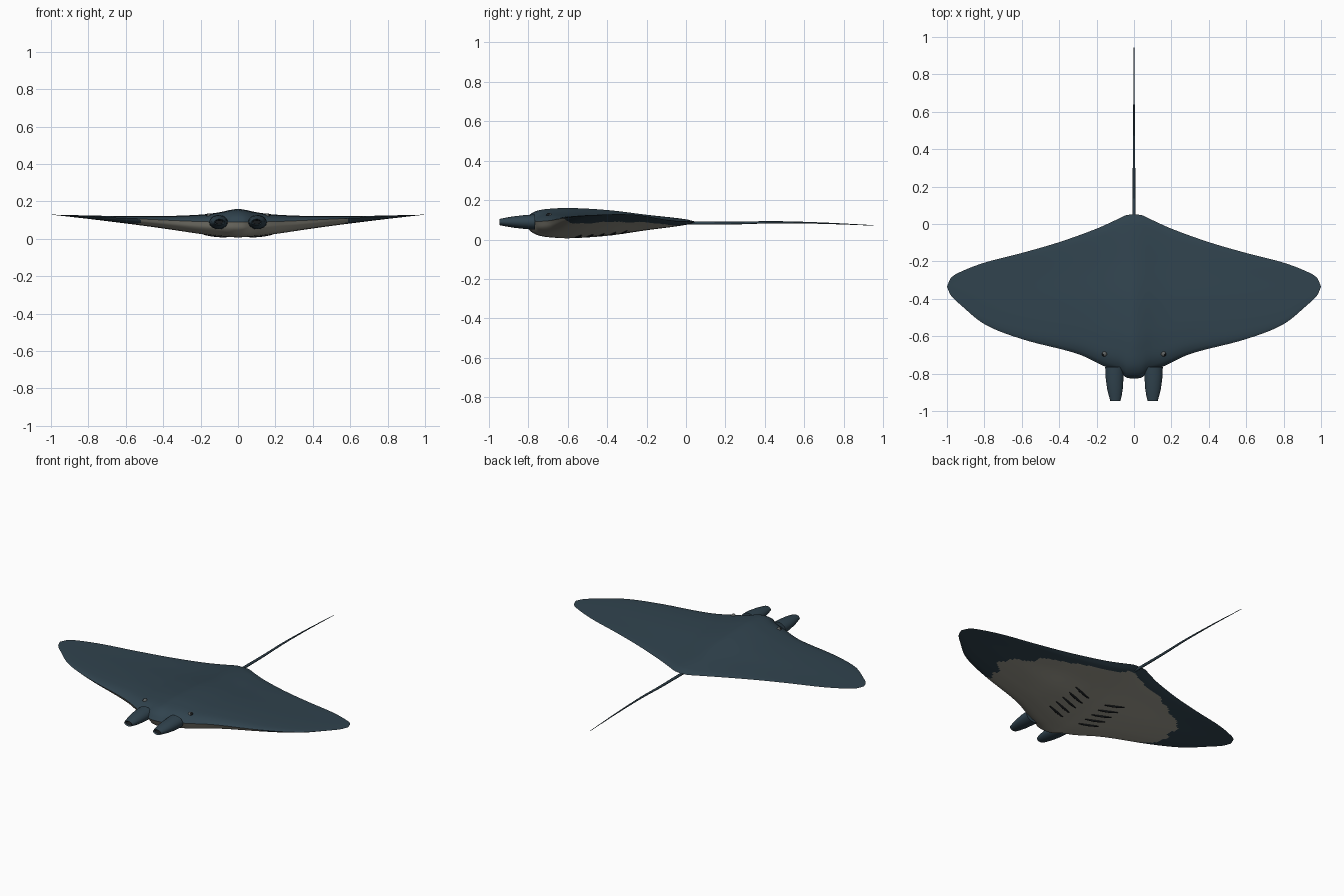
import bpy, bmesh, math
from mathutils import Vector

cube = bpy.data.objects.get("Cube")
if cube:
    bpy.data.objects.remove(cube)


def material(name, rgb):
    m = bpy.data.materials.new(name)
    m.use_nodes = True
    m.diffuse_color = (*rgb, 1)
    bsdf = m.node_tree.nodes["Principled BSDF"]
    bsdf.inputs["Base Color"].default_value = (*rgb, 1)
    bsdf.inputs["Roughness"].default_value = 0.7
    return m


SKIN = material("slate blue skin", (0.03, 0.056, 0.076))
BELLY = material("pale belly", (0.32, 0.31, 0.26))
DARK = material("near black", (0.008, 0.010, 0.012))
GREY = material("eye rim grey", (0.12, 0.13, 0.13))


def smooth_table(points):
    """Smooth curve through (position, value) points."""
    def slope(i):
        a, b = points[max(i - 1, 0)], points[min(i + 1, len(points) - 1)]
        return (b[1] - a[1]) / (b[0] - a[0])

    def value(x):
        i = 0
        while i < len(points) - 2 and x > points[i + 1][0]:
            i += 1
        (x0, v0), (x1, v1) = points[i], points[i + 1]
        w = x1 - x0
        s = min(max((x - x0) / w, 0), 1)
        return (v0 * (1 + 2 * s) * (1 - s) ** 2 + slope(i) * w * s * (1 - s) ** 2
                + v1 * s * s * (3 - 2 * s) + slope(i + 1) * w * s * s * (s - 1))
    return value


# Planform edges, edge height and thickness across the span
front = smooth_table([(0, -.825), (.04, -.822), (.08, -.79), (.16, -.76), (.3, -.695), (.6, -.615),
                      (.8, -.535), (.93, -.43), (.98, -.38), (1, -.335)])
back = smooth_table([(0, .05), (.04, .048), (.1, .02), (.2, -.025), (.4, -.097), (.6, -.155),
                     (.8, -.207), (.93, -.257), (.98, -.29), (1, -.335)])
edge = smooth_table([(0, .09), (.2, .092), (.6, .11), (1, .129)])
rise = smooth_table([(0, .07), (.04, .064), (.1, .051), (.2, .037), (.4, .021), (.6, .011), (1, 0)])
drop = smooth_table([(0, .083), (.1, .076), (.2, .066), (.4, .045), (.6, .028), (.8, .013), (1, 0)])
section = smooth_table([(0, 0), (.03, .47), (.085, .82), (.18, .97), (.28, 1), (.49, .85),
                        (.71, .52), (.94, .19), (1, 0)])
belly_reach = smooth_table([(-.7, .52), (-.6, .56), (-.42, .63), (-.25, .5), (-.14, .3),
                            (-.07, .15), (0, .03)])


def surface(x, t, side):
    a = abs(x)
    y = front(a) + (back(a) - front(a)) * t
    h = rise(a) if side > 0 else -drop(a)
    return Vector((x, y, edge(a) + h * section(t)))


def under(x, y):
    a = abs(x)
    return surface(x, (y - front(a)) / (back(a) - front(a)), -1)


def finish(bm, name, mats, angle=60):
    bmesh.ops.recalc_face_normals(bm, faces=bm.faces)
    mesh = bpy.data.meshes.new(name)
    bm.to_mesh(mesh)
    bm.free()
    ob = bpy.data.objects.new(name, mesh)
    bpy.context.collection.objects.link(ob)
    for m in mats:
        mesh.materials.append(m)
    bpy.ops.object.select_all(action="DESELECT")
    ob.select_set(True)
    bpy.context.view_layer.objects.active = ob
    bpy.ops.object.shade_smooth_by_angle(angle=math.radians(angle))
    return ob


# Body and wings: upper and lower skins joined at the rim
bm = bmesh.new()
SPAN, CHORD = 150, 70
for side in (1, -1):
    grid = []
    for i in range(SPAN + 1):
        x = math.sin((2 * i / SPAN - 1) * math.pi / 2)
        grid.append([bm.verts.new(surface(x, (1 - math.cos(math.pi * j / CHORD)) / 2, side))
                     for j in range(CHORD + 1)])
    for i in range(SPAN):
        for j in range(CHORD):
            f = bm.faces.new((grid[i][j], grid[i + 1][j], grid[i + 1][j + 1], grid[i][j + 1]))
            c = f.calc_center_median()
            wobble = .02 * math.sin(31 * c.y + 2 * c.x) + .012 * math.sin(67 * c.y + 9 * c.x)
            if side < 0 and c.y < 0 and abs(c.x) < belly_reach(c.y) + wobble:
                f.material_index = 1
bmesh.ops.remove_doubles(bm, verts=bm.verts, dist=.00005)
finish(bm, "body", [SKIN, BELLY])


# Head lobes: tapered oval tubes with a hollow dark mouth
RINGS = [(-.765, .104, .05, .038), (-.82, .104, .048, .035), (-.88, .102, .042, .028),
         (-.92, .1, .034, .021), (-.945, .1, .027, .016), (-.94, .1, .021, .011),
         (-.89, .1, .02, .01)]
SIDES = 28
for name, sign in (("left_head_lobe", 1), ("right_head_lobe", -1)):
    bm = bmesh.new()
    loops = []
    for y, cx, rx, rz in RINGS:
        loops.append([bm.verts.new((sign * (cx + rx * math.cos(a)), y, .089 + rz * math.sin(a)))
                      for a in (2 * math.pi * k / SIDES for k in range(SIDES))])
    for n, (p, q) in enumerate(zip(loops, loops[1:])):
        for k in range(SIDES):
            m = (k + 1) % SIDES
            f = bm.faces.new((p[k], p[m], q[m], q[k]))
            f.material_index = int(n == len(RINGS) - 2)
    bm.faces.new(loops[0])
    bm.faces.new(loops[-1]).material_index = 1
    finish(bm, name, [SKIN, DARK], 50)


def tube(name, points, radius, mat):
    """Tapered round tube through (position, scale) points."""
    cu = bpy.data.curves.new(name, "CURVE")
    cu.dimensions = "3D"
    cu.bevel_depth = radius
    cu.bevel_resolution = 2
    cu.use_fill_caps = True
    sp = cu.splines.new("POLY")
    sp.points.add(len(points) - 1)
    for p, (co, scale) in zip(sp.points, points):
        p.co = (*co, 1)
        p.radius = scale
    cu.materials.append(mat)
    ob = bpy.data.objects.new(name, cu)
    bpy.context.collection.objects.link(ob)
    return ob


# Whip tail
height = smooth_table([(0, .084), (.25, .084), (.45, .088), (.7, .083), (.95, .072)])
tube("tail", [((0, y, height(y)), 1 - .85 * (y / .95) ** 1.2)
              for y in (.01 + .94 * k / 24 for k in range(25))], .0085, SKIN)

# Gill slits and eyes on both sides
for label, sign in (("left", 1), ("right", -1)):
    for n in range(5):
        y0 = -.56 + .0575 * n
        path = []
        for k in range(7):
            s = k / 6
            p = under(sign * (.06 + .12 * s), y0 + .03 * s)
            path.append((p, .5 + .5 * math.sin(math.pi * s)))
        tube(f"{label}_gill_slit_{n + 1}", path, .007, DARK)

    spot = Vector((sign * .158, -.695, .122))
    bm = bmesh.new()
    bmesh.ops.create_uvsphere(bm, u_segments=20, v_segments=12, radius=.014)
    for f in bm.faces:
        c = f.calc_center_median()
        f.material_index = int(c.normalized().dot(Vector((sign * .8, -.3, .5))) > .75)
    bmesh.ops.translate(bm, verts=bm.verts, vec=spot)
    finish(bm, f"{label}_eye", [GREY, DARK])
